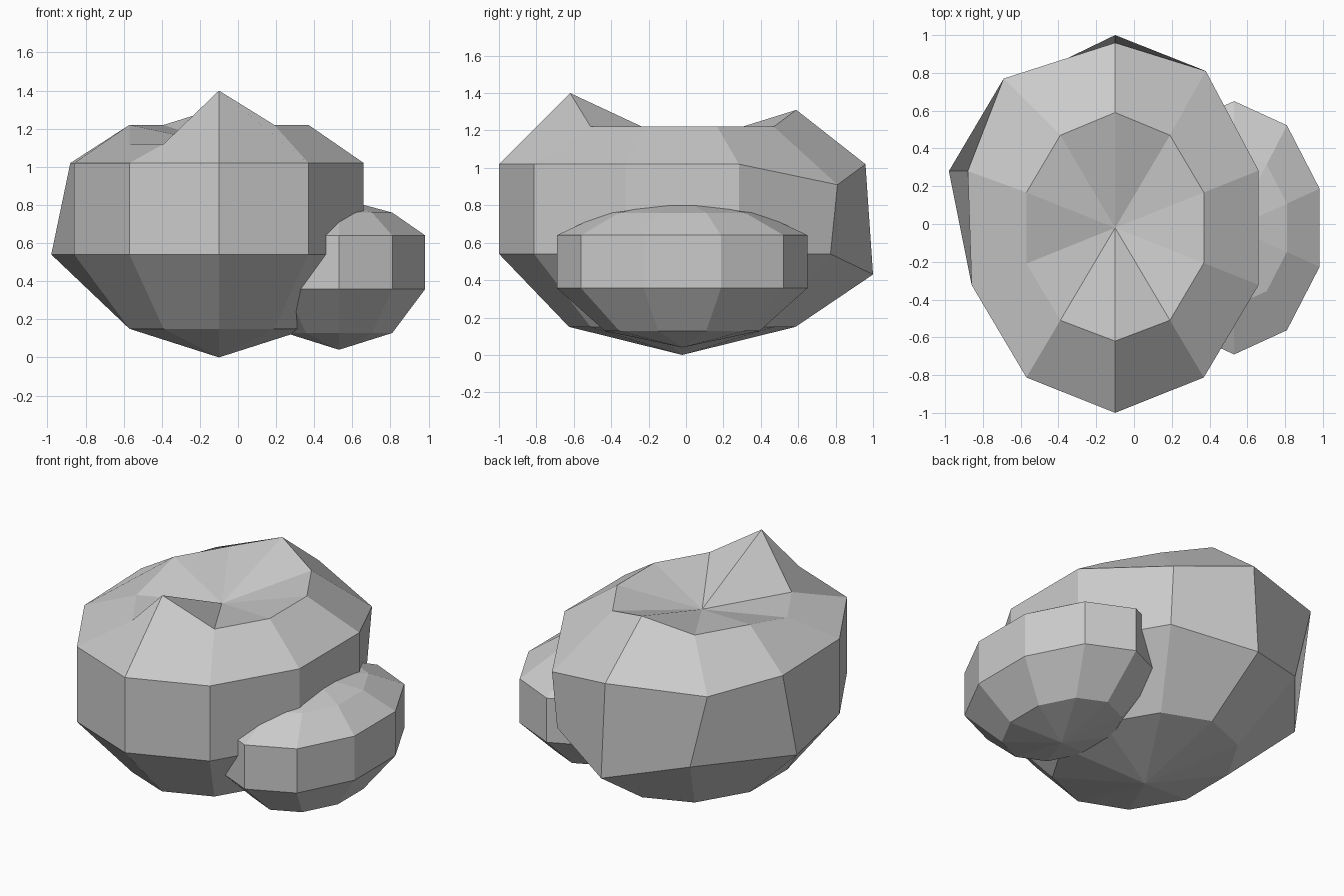
import bpy
from math import sin, cos, pi

if "Cube" in bpy.data.objects:
    bpy.data.objects.remove(bpy.data.objects["Cube"])

SIDES = 10


def boulder(name, centre, size, heights, moved):
    """Five-band faceted stone; moved = {(ring, side): (x, y, z)} chips and bulges.
    Side 0 faces the front, sides run counter-clockwise seen from above."""
    cx, cy = centre
    verts = [(cx, cy, heights[0])]
    for ring in range(1, 5):
        r = sin(ring * pi / 5)
        for k in range(SIDES):
            a = 2 * pi * k / SIDES
            p = (cx + size[0] * r * sin(a), cy - size[1] * r * cos(a), heights[ring])
            verts.append(moved.get((ring, k), p))
    verts.append((cx, cy, heights[5]))

    def idx(ring, k):
        return 1 + (ring - 1) * SIDES + k % SIDES

    faces, top = [], len(verts) - 1
    for k in range(SIDES):
        faces.append((0, idx(1, k + 1), idx(1, k)))
        for ring in range(1, 4):
            faces.append((idx(ring + 1, k), idx(ring, k),
                          idx(ring, k + 1), idx(ring + 1, k + 1)))
        faces.append((idx(4, k), idx(4, k + 1), top))
    mesh = bpy.data.meshes.new(name)
    mesh.from_pydata(verts, [], faces)
    mesh.update()
    obj = bpy.data.objects.new(name, mesh)
    bpy.context.collection.objects.link(obj)
    return obj


# Large stone with a sunken top, a front peak and a chipped back
boulder("large_rock", (-0.10, -0.02), (0.84, 1.03),
        (0.0, 0.15, 0.54, 1.02, 1.22, 1.12), {
            (4, 0): (-0.10, -0.62, 1.40),
            (4, 5): (-0.10, 0.59, 1.31),
            (4, 8): (-0.57, -0.21, 1.12),
            (4, 9): (-0.39, -0.51, 1.12),
            (3, 4): (0.38, 0.81, 0.91),
            (3, 6): (-0.69, 0.77, 1.02),
            (3, 7): (-0.88, 0.28, 1.02),
            (2, 5): (-0.10, 1.00, 0.43),
            (2, 7): (-0.98, 0.28, 0.54),
        })

# Small flattened stone leaning into the right side
boulder("small_rock", (0.53, -0.02), (0.50, 0.705),
        (0.04, 0.128, 0.358, 0.64, 0.76, 0.835), {})
